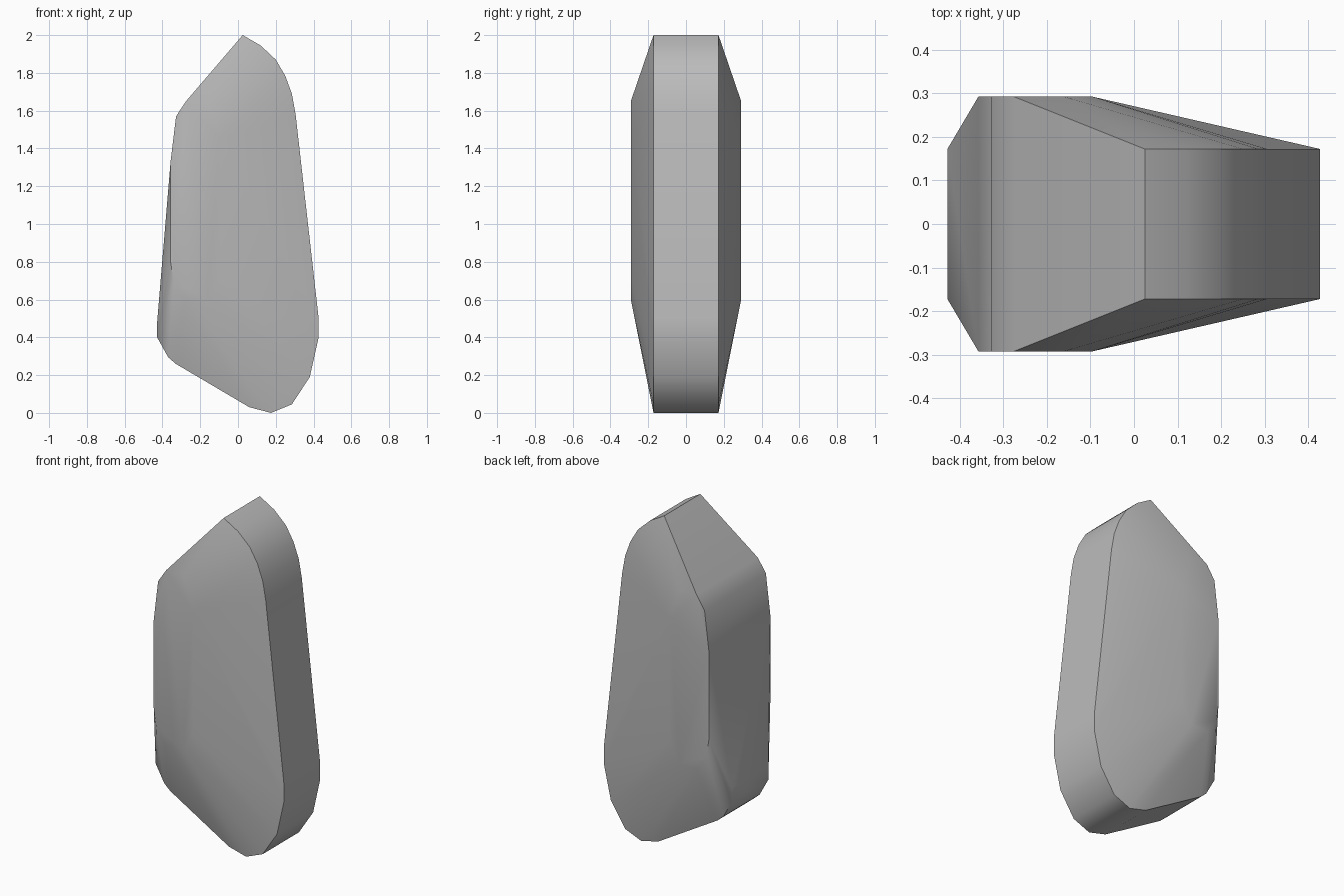
import bpy, bmesh, math

cube = bpy.data.objects.get("Cube")
if cube:
    bpy.data.objects.remove(cube, do_unlink=True)

RIM = 0.172    # half thickness at the outer edge
FACE = 0.292   # half thickness at the raised broad faces

# Outer edge of the stone, clockwise from the peak (x, z)
outline = [(0.025, 2.0), (0.12, 1.945), (0.2, 1.87), (0.25, 1.785),
           (0.285, 1.69), (0.305, 1.58), (0.427, 0.5), (0.427, 0.4),
           (0.38, 0.19), (0.285, 0.045), (0.175, 0.0), (0.06, 0.03),
           (-0.33, 0.26), (-0.37, 0.295), (-0.428, 0.4), (-0.428, 0.48)]

# Raised flat area on each broad side (x, z)
raised = [(-0.275, 1.65), (-0.328, 1.57), (-0.357, 1.33), (-0.357, 0.8),
          (-0.34, 0.69), (-0.28, 0.6), (-0.16, 0.6), (-0.095, 0.72),
          (-0.095, 1.45), (-0.16, 1.65)]

# The faceted skin wraps both mirrored layers
bm = bmesh.new()
for side in (-1, 1):
    for points, depth in ((outline, RIM), (raised, FACE)):
        for x, z in points:
            bm.verts.new((x, side * depth, z))
hull = bmesh.ops.convex_hull(bm, input=bm.verts)
bmesh.ops.delete(bm, geom=[v for v in bm.verts if not v.link_faces], context='VERTS')
bmesh.ops.dissolve_limit(bm, angle_limit=math.radians(1),
                         verts=bm.verts, edges=bm.edges)
bmesh.ops.recalc_face_normals(bm, faces=bm.faces)
mesh = bpy.data.meshes.new("stone")
bm.to_mesh(mesh)
bm.free()

stone = bpy.data.objects.new("stone", mesh)
bpy.context.collection.objects.link(stone)

# Plain grey stone
grey = bpy.data.materials.new("stone grey")
grey.use_nodes = True
colour = (0.5, 0.5, 0.5, 1)
grey.diffuse_color = colour
grey.node_tree.nodes["Principled BSDF"].inputs["Base Color"].default_value = colour
mesh.materials.append(grey)

# Soft facets with crisp outer edges
bpy.ops.object.select_all(action='DESELECT')
stone.select_set(True)
bpy.context.view_layer.objects.active = stone
bpy.ops.object.shade_smooth_by_angle(angle=math.radians(38))
